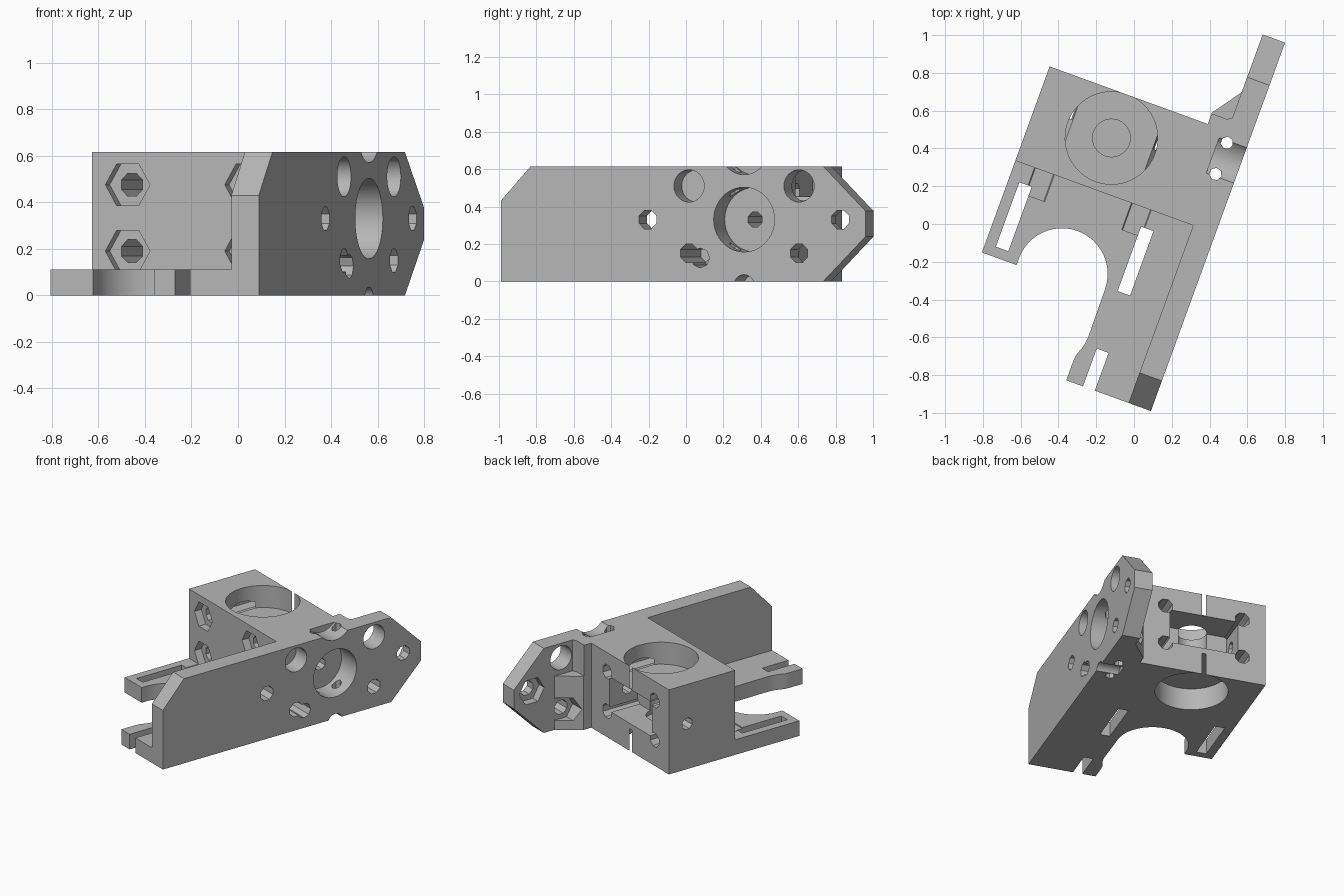
import bpy, bmesh, math
from mathutils import Matrix

cube = bpy.data.objects.get("Cube")
if cube:
    bpy.data.objects.remove(cube, do_unlink=True)

grey = bpy.data.materials.new("plain grey")
grey.use_nodes = True
COLOUR = (0.47, 0.47, 0.47, 1)
grey.diffuse_color = COLOUR
grey.node_tree.nodes["Principled BSDF"].inputs["Base Color"].default_value = COLOUR

# Where a profile's two coordinates and its depth go, for each extrusion axis
PLACE = {"x": lambda a, b, d: (d, a, b),
         "y": lambda a, b, d: (a, d, b),
         "z": lambda a, b, d: (a, b, d)}


def prism(name, points, axis, low, high):
    """Extrude a closed profile along an axis."""
    bm = bmesh.new()
    place = PLACE[axis]
    ends = [[bm.verts.new(place(a, b, d)) for a, b in points] for d in (low, high)]
    n = len(points)
    for ring in ends:
        bm.faces.new(ring)
    for i in range(n):
        j = (i + 1) % n
        bm.faces.new((ends[0][i], ends[0][j], ends[1][j], ends[1][i]))
    bmesh.ops.recalc_face_normals(bm, faces=bm.faces)
    mesh = bpy.data.meshes.new(name)
    bm.to_mesh(mesh)
    bm.free()
    mesh.materials.append(grey)
    obj = bpy.data.objects.new(name, mesh)
    bpy.context.collection.objects.link(obj)
    return obj


def rect(a0, a1, b0, b1):
    return [(a0, b0), (a1, b0), (a1, b1), (a0, b1)]


def ring(a, b, radius, sides, turn=0.0):
    steps = [turn + math.tau * i / sides for i in range(sides)]
    return [(a + radius * math.cos(t), b + radius * math.sin(t)) for t in steps]


def combine(body, other, operation):
    mod = body.modifiers.new("combine", "BOOLEAN")
    mod.operation = operation
    mod.solver = "EXACT"
    mod.object = other
    bpy.ops.object.select_all(action="DESELECT")
    bpy.context.view_layer.objects.active = body
    body.select_set(True)
    bpy.ops.object.modifier_apply(modifier=mod.name)
    bpy.data.objects.remove(other, do_unlink=True)


H = 0.615            # full height
MID = 0.33           # height of the feed path
BX, BY = -0.268, 0.387   # bearing axis
FEED_Y = 0.484       # feed path position along the wall
IN, OUT = 0.297, 0.423   # wall faces

# Long mounting wall with chamfered ends
body = prism("extruder_body", [(-0.9, 0), (0.935, 0), (1.176, 0.24), (1.176, 0.375),
             (0.935, H), (-0.73, H), (-0.9, 0.43)], "x", IN, OUT)

# Motor plate with a round recess that opens to the front
arc = [(BX + 0.242 * math.cos(t), -0.379 + 0.242 * math.sin(t))
       for t in [math.pi * (1 - i / 24) for i in range(25)]]
outline = [(0.35, 0.2), (-0.705, 0.2), (-0.705, -0.417), (-0.51, -0.417)] + arc + [
    (-0.023, -0.65), (-0.03, -0.7), (-0.05, -0.755), (-0.054, -0.79),
    (-0.054, -0.9), (0.35, -0.9)]

solids = [
    prism("motor_plate", outline, "z", 0, 0.11),
    prism("bearing_block", rect(-0.705, 0.36, 0.1, 0.631), "z", 0, H),
    prism("gusset", [(0.186, 0.6), (0.33, 0.6), (0.33, 0.85), (IN, 0.85),
                     (0.186, 0.695)], "z", 0, 0.39),
    prism("upper_gusset", [(0.186, 0.6), (0.33, 0.6), (0.33, 0.72), (0.27, 0.69),
                           (0.186, 0.69)], "z", 0.3, H),
]
for solid in solids:
    combine(body, solid, "UNION")

cuts = []


def cut(points, axis, low, high):
    cutter = prism("cutter", points, axis, low, high)
    cutter.hide_render = True
    cuts.append(cutter)


# Bearing pockets, bolt passage and idler window
for low, high in ((-0.1, 0.16), (0.455, 0.8)):
    cut(ring(BX, BY, 0.245, 48), "z", low, high)
cut(ring(BX, BY, 0.1, 32), "z", 0.17, 0.5)
cut(rect(BX - 0.243, BX + 0.243, 0.2, 0.45), "y", BY + 0.02, 0.8)

# Feed path and round nozzle socket
cut(ring(FEED_Y, MID, 0.043, 8, math.pi / 8), "x", -0.9, 0.3)
cut(ring(FEED_Y, MID, 0.173, 40), "x", 0.25, 0.6)
for side in (-1, 1):
    cut(ring(0.315, FEED_Y + side * 0.088, 0.033, 7), "z", -0.1, 0.8)

# Idler bolts with hexagonal nut traps, and motor slots, in mirrored pairs
for side in (-1, 1):
    x = BX + side * 0.273
    for z in (0.19, 0.475):
        cut(ring(x, z, 0.053, 8, math.pi / 8), "y", 0.05, 0.8)
        cut(ring(x, z, 0.102, 6), "y", -0.05, 0.155)
    slot = BX + side * 0.343
    cut(rect(slot - 0.035, slot + 0.035, -0.363, 0.0), "z", -0.1, 0.3)
cut(rect(0.04, 0.107, -1.0, -0.687), "z", -0.1, 0.3)

# Ring of mounting holes in the wall: wide above, narrow below
for side in (-1, 1):
    y = FEED_Y + side * 0.313
    low = 0.3 if side < 0 else 0.1
    cut(ring(y, 0.51, 0.086, 32), "x", low, 0.6)
    cut(ring(y, 0.15, 0.053, 8, math.pi / 8), "x", 0.1, 0.6)
    cut(ring(FEED_Y + side * 0.548, MID, 0.053, 8, math.pi / 8), "x", 0.25, 0.6)
cut(ring(0.235, 0.125, 0.053, 8), "x", 0.22, 0.6)
cut(ring(FEED_Y, 0.705, 0.135, 32), "x", 0.268, 0.6)
cut(ring(FEED_Y, -0.022, 0.058, 16), "x", 0.268, 0.6)

# Nut traps on the inner face of the wall
cut(ring(FEED_Y + 0.548, MID, 0.1, 6), "x", 0.2, 0.355)
cut(ring(FEED_Y + 0.313, 0.15, 0.095, 6), "x", 0.15, 0.3)

for cutter in cuts:
    combine(body, cutter, "DIFFERENCE")

# Turn the finished part to its resting angle
body.data.transform(Matrix.Rotation(math.radians(-20), 4, "Z"))
body.select_set(True)
bpy.context.view_layer.objects.active = body
bpy.ops.object.shade_smooth_by_angle(angle=math.radians(30))
